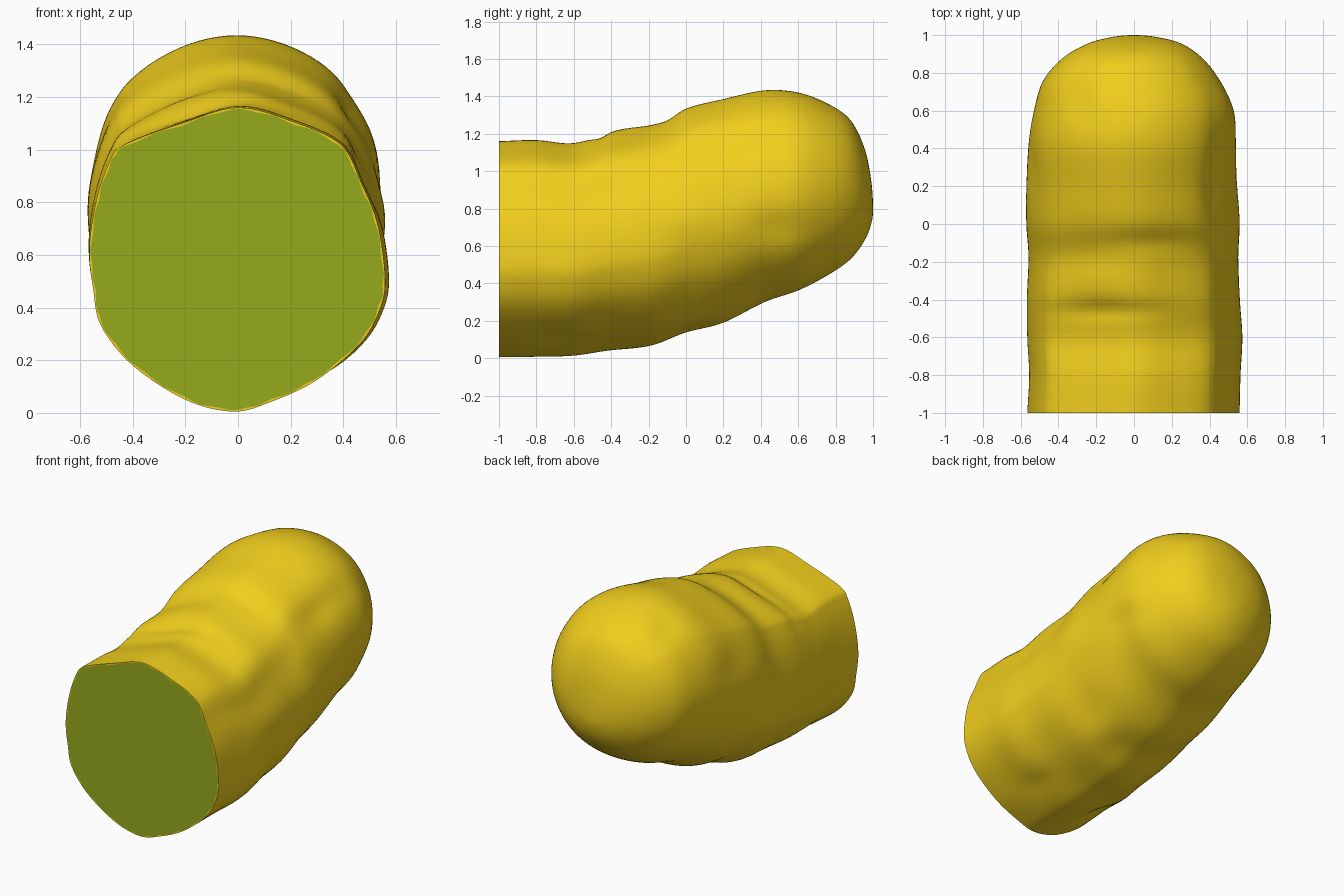
import bpy, bmesh, math
from mathutils import Vector

if "Cube" in bpy.data.objects:
    bpy.data.objects.remove(bpy.data.objects["Cube"])

SIDES, STEPS = 112, 8

# Stations along the body: y, left x, right x, bottom z, top z
stations = [
    (-1.00, -.565, .555, .005, 1.160), (-.80, -.555, .560, .008, 1.166),
    (-.60, -.565, .570, .014, 1.150), (-.40, -.567, .558, .045, 1.210),
    (-.18, -.558, .550, .072, 1.248), (.00, -.570, .548, .138, 1.335),
    (.20, -.570, .542, .190, 1.385), (.42, -.560, .540, .300, 1.432),
    (.60, -.530, .528, .362, 1.420), (.76, -.480, .455, .445, 1.360),
    (.88, -.375, .360, .530, 1.272), (.955, -.245, .250, .630, 1.120),
    (.99, -.115, .120, .718, .950), (1.00, 0, 0, .800, .800)]

# Lumpy outline of the cut end (x, z)
outline = [
    (0, 1.16), (.2, 1.11), (.39, 1.02), (.47, .87), (.53, .72), (.558, .53),
    (.545, .41), (.47, .27), (.3, .125), (.12, .04), (-.02, .005), (-.2, .05),
    (-.4, .18), (-.52, .33), (-.55, .47), (-.565, .62), (-.54, .8),
    (-.49, .95), (-.43, 1.02), (-.2, 1.105)]

# Soft lumps and dents on the skin: centre, spread per axis, height
lumps = [
    ((-.15, -.46, 1.15), (.28, .05, .3), -.022), ((-.2, -.30, 1.2), (.2, .10, .3), .014),
    ((.1, -.09, 1.28), (.25, .06, .3), -.016), ((-.28, .62, 1.25), (.07, .1, .2), -.015),
    ((.42, .25, 1.15), (.07, .3, .12), -.020), ((.53, .0, .75), (.2, .2, .1), .012),
    ((.55, -.45, .85), (.2, .15, .1), -.015), ((.45, .5, .7), (.2, .18, .09), -.015),
    ((-.3, -.7, .1), (.12, .1, .12), -.025), ((-.2, -.3, .08), (.15, .15, .12), .018),
    ((.25, -.65, .1), (.1, .15, .1), -.02), ((.25, .0, .2), (.12, .14, .12), .02),
    ((-.53, -.1, .5), (.15, .2, .1), .012), ((-.5, -.5, .3), (.12, .15, .1), -.015),
    ((-.52, .3, 1.0), (.15, .18, .12), -.012)]


def spline(a, b, c, d, t):
    """Catmull-Rom between b and c."""
    return [.5 * (2*q + (r - p)*t + (2*p - 5*q + 4*r - s)*t*t + (3*q - p - 3*r + s)*t**3)
            for p, q, r, s in zip(a, b, c, d)]


# Unit cross-section sampled around the cut outline
x0, z0, hx, hz = -.005, .5825, .56, .5775
unit = []
n = len(outline)
for i in range(SIDES):
    f = i * n / SIDES
    k = int(f)
    x, z = spline(*[outline[(k + j) % n] for j in (-1, 0, 1, 2)], f - k)
    unit.append(Vector(((x - x0) / hx, (z - z0) / hz)))


def ring(row):
    """Cross-section at one station, rounder towards the far tip."""
    y, xl, xr, zb, zt = row
    w = min(1, max(0, (y + .8) / 1.4))
    w = .9 * w * w * (3 - 2 * w)
    pts = []
    for u in unit:
        v = u.lerp(u.normalized(), w)
        co = Vector(((xl + xr)/2 + v.x*(xr - xl)/2, y, (zb + zt)/2 + v.y*(zt - zb)/2))
        out = Vector((v.x, 0, v.y)).normalized()
        for c, s, h in lumps:
            e = sum(((p - q) / r)**2 for p, q, r in zip(co, c, s))
            co += out * h * math.exp(-e)
        pts.append(co)
    return pts


def make(name, bm, color):
    bmesh.ops.recalc_face_normals(bm, faces=bm.faces)
    me = bpy.data.meshes.new(name)
    bm.to_mesh(me)
    bm.free()
    ob = bpy.data.objects.new(name, me)
    bpy.context.collection.objects.link(ob)
    mat = bpy.data.materials.new(name + "_colour")
    mat.diffuse_color = color
    mat.use_nodes = True
    mat.node_tree.nodes["Principled BSDF"].inputs["Base Color"].default_value = mat.diffuse_color
    me.materials.append(mat)
    bpy.ops.object.select_all(action='DESELECT')
    ob.select_set(True)
    bpy.context.view_layer.objects.active = ob
    bpy.ops.object.shade_smooth_by_angle(angle=math.radians(50))
    return ob


def bridge(bm, a, b):
    for i in range(len(a)):
        j = (i + 1) % len(a)
        bm.faces.new((a[i], a[j], b[j], b[i]))


# Skin: lofted rings, closed to a pole at the tip
s = stations
first = [2*p - q for p, q in zip(s[0], s[1])]
y, xl, xr, zb, zt = s[-2]
keys = [first] + s + [(y, xr, xl, zt, zb)]
rows = [spline(*keys[i:i + 4], t / STEPS) for i in range(len(s) - 1) for t in range(STEPS)]
bm = bmesh.new()
rings = [[bm.verts.new(p) for p in ring(r)] for r in rows]
for a, b in zip(rings, rings[1:]):
    bridge(bm, a, b)
tip = bm.verts.new((0, 1, .8))
for i in range(SIDES):
    bm.faces.new((rings[-1][i], rings[-1][(i + 1) % SIDES], tip))

# Thin rim folded inward around the cut
centre = Vector((0, -1, .58))
rim = [bm.verts.new(centre.lerp(v.co, .965)) for v in rings[0]]
bridge(bm, rim, rings[0])
make("skin", bm, (.88, .62, .012, 1))

# Cut face: flat disc with a finely scalloped edge
bm = bmesh.new()
mid = bm.verts.new((0, -1, .58))
edge = []
for i, p in enumerate(ring(stations[0])):
    q = centre.lerp(p, .988 + .006 * math.cos(i * math.pi / 2))
    edge.append(bm.verts.new((q.x, -1.001, q.z)))
mid.co.y = -1.001
for i in range(SIDES):
    bm.faces.new((edge[i], edge[(i + 1) % SIDES], mid))
cut = make("cut_face", bm, (.30, .40, .012, 1))
if cut.data.polygons[0].normal.y > 0:
    cut.data.flip_normals()
